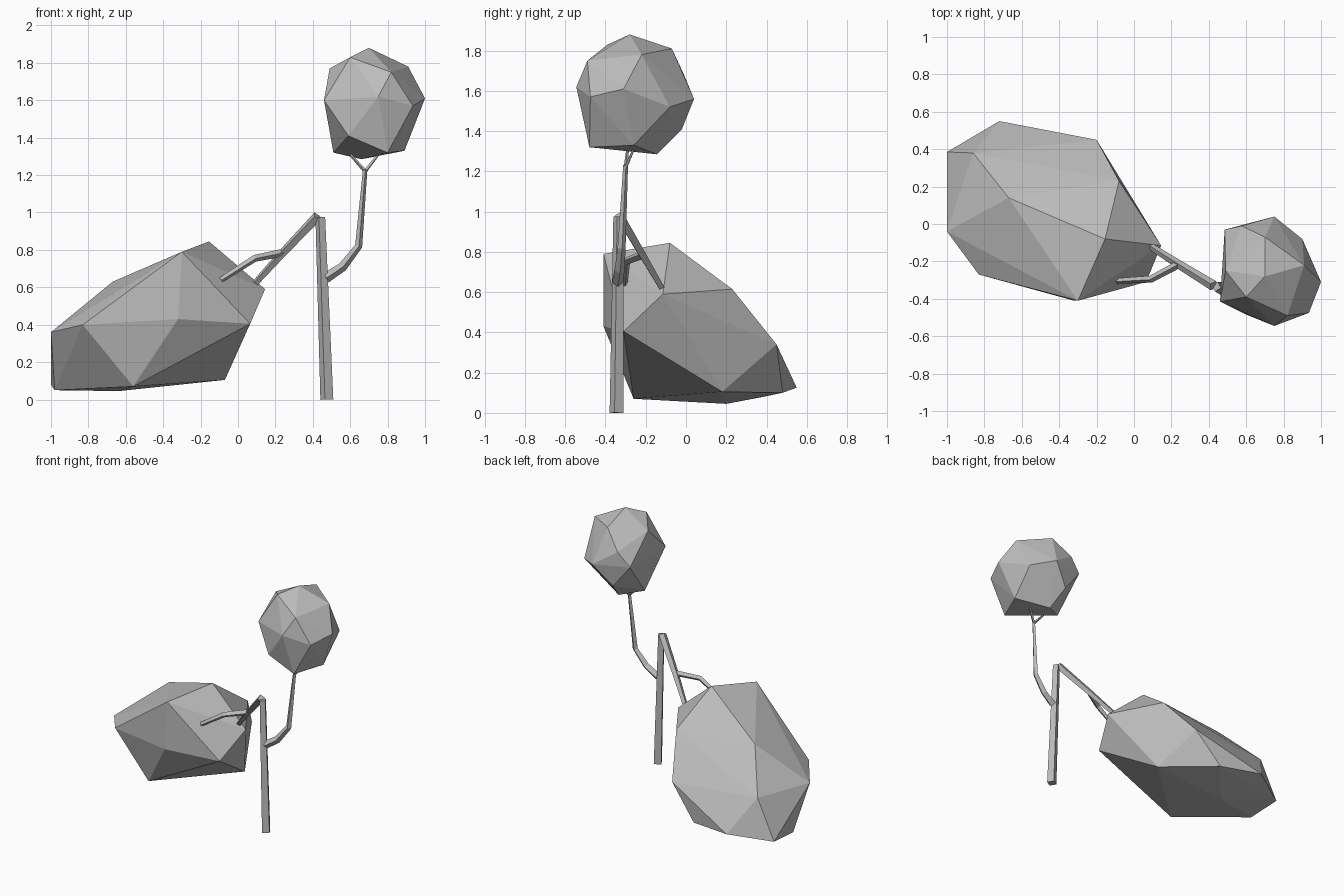
import bpy, bmesh

cube = bpy.data.objects.get("Cube")
if cube:
    bpy.data.objects.remove(cube)

grey = bpy.data.materials.new("plain grey")
grey.use_nodes = True
colour = (0.5, 0.5, 0.5, 1)
grey.diffuse_color = colour
grey.node_tree.nodes["Principled BSDF"].inputs["Base Color"].default_value = colour


def faceted_clump(name, corners):
    """Flat-shaded convex clump wrapped around a few corner points."""
    bm = bmesh.new()
    for corner in corners:
        bm.verts.new(corner)
    hull = bmesh.ops.convex_hull(bm, input=bm.verts[:])
    loose = [v for v in bm.verts if not v.link_faces]
    bmesh.ops.delete(bm, geom=loose, context='VERTS')
    bmesh.ops.recalc_face_normals(bm, faces=bm.faces[:])
    mesh = bpy.data.meshes.new(name)
    bm.to_mesh(mesh)
    bm.free()
    mesh.materials.append(grey)
    obj = bpy.data.objects.new(name, mesh)
    bpy.context.collection.objects.link(obj)


def limb(name, path):
    """Tapered four-sided limb; each path point is x, y, z, radius."""
    curve = bpy.data.curves.new(name, 'CURVE')
    curve.dimensions = '3D'
    curve.bevel_depth = 1
    curve.bevel_resolution = 0
    curve.use_fill_caps = True
    spline = curve.splines.new('POLY')
    spline.points.add(len(path) - 1)
    spline.use_smooth = False
    for point, (x, y, z, radius) in zip(spline.points, path):
        point.co = (x, y, z, 1)
        point.radius = radius
    curve.materials.append(grey)
    obj = bpy.data.objects.new(name, curve)
    bpy.context.collection.objects.link(obj)
    bpy.ops.object.select_all(action='DESELECT')
    obj.select_set(True)
    bpy.context.view_layer.objects.active = obj
    bpy.ops.object.convert(target='MESH')


# Large drooping foliage
faceted_clump("large_foliage", [
    (-.155, -.08, .845), (-.30, -.41, .79), (.145, -.115, .59),
    (-.32, -.41, .43), (.065, -.31, .405), (-.83, -.27, .40),
    (-.67, .14, .63), (-.08, .23, .615), (-.20, .45, .34),
    (-.72, .55, .125), (-1, -.04, .36), (-.86, .38, .37),
    (-1, .385, .08), (-.07, .18, .105), (-.56, -.26, .07),
    (-.98, .13, .05), (-.64, .20, .045), (-.40, .48, .10)])

# Small round foliage
faceted_clump("small_foliage", [
    (.70, -.28, 1.88), (.60, -.39, 1.83), (.75, -.545, 1.62),
    (.82, -.49, 1.75), (.935, -.475, 1.57), (1, -.31, 1.61),
    (.91, -.22, 1.78), (.46, -.415, 1.60), (.49, -.25, 1.77),
    (.75, .04, 1.56), (.70, -.07, 1.81), (.575, -.01, 1.68),
    (.485, -.03, 1.58), (.90, -.08, 1.52), (.59, -.48, 1.41),
    (.80, -.48, 1.32), (.51, -.24, 1.32), (.89, -.26, 1.33),
    (.66, -.145, 1.285), (.62, -.02, 1.41)])

# Trunk and the branches that carry the large foliage
limb("trunk", [(.475, -.345, 0, .036), (.44, -.335, .975, .027)])
limb("left_fork", [(.425, -.33, .98, .028), (.23, -.21, .775, .023),
                   (.09, -.12, .62, .018)])
limb("front_fork", [(.24, -.215, .785, .021), (.09, -.295, .755, .019),
                    (-.09, -.305, .64, .015)])

# Side branch and the twigs under the small foliage
limb("side_branch", [(.47, -.34, .65, .028), (.56, -.33, .71, .025),
                     (.645, -.32, .82, .02), (.68, -.30, 1.23, .012)])
limb("left_twig", [(.68, -.30, 1.22, .01), (.60, -.29, 1.31, .007)])
limb("right_twig", [(.68, -.30, 1.22, .01), (.75, -.26, 1.31, .007)])
